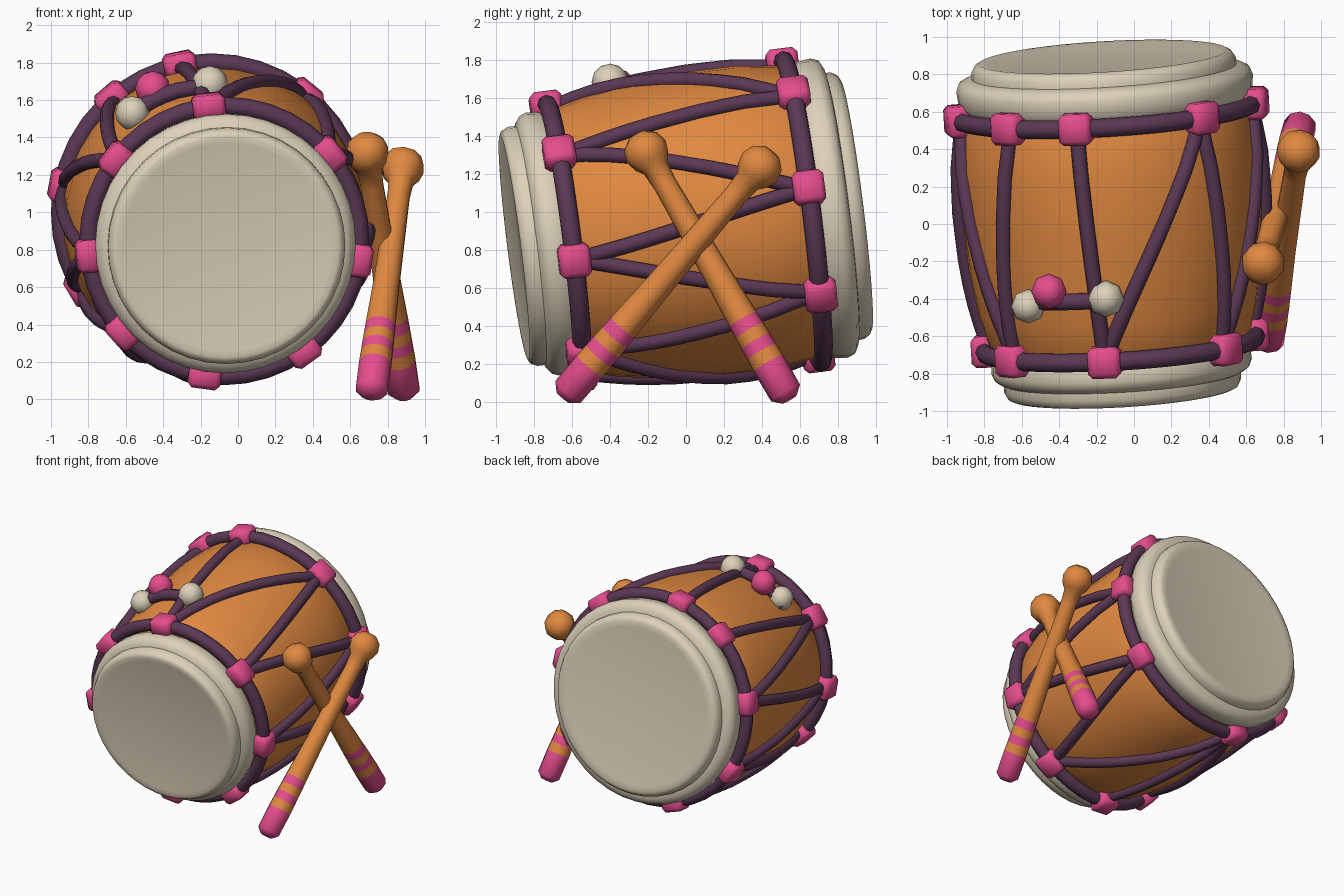
import bpy, bmesh, math
from mathutils import Vector, Matrix

if "Cube" in bpy.data.objects:
    bpy.data.objects.remove(bpy.data.objects["Cube"])


def mat(name, r, g, b):
    m = bpy.data.materials.new(name)
    m.diffuse_color = (r, g, b, 1)
    m.use_nodes = True
    m.node_tree.nodes["Principled BSDF"].inputs["Base Color"].default_value = m.diffuse_color
    return m


CREAM = mat("cream skin", .72, .64, .49)
ORANGE = mat("orange wood", .75, .25, .052)
PINK = mat("pink", .79, .075, .27)
PURPLE = mat("purple rope", .105, .04, .09)

# Tilted drum frame: A runs front to back, U right, W up
A = Vector((-.06, 1, .125)).normalized()
U = Vector((1, .06, 0)).normalized()
U = (U - A * U.dot(A)).normalized()
W = U.cross(A)
C = Vector((-.112, 0, .927))


def pos(t, deg, r):
    a = math.radians(deg)
    return C + A * t + (U * math.cos(a) + W * math.sin(a)) * r


def finish(name, bm, mats, smooth=40):
    bmesh.ops.recalc_face_normals(bm, faces=bm.faces)
    me = bpy.data.meshes.new(name)
    bm.to_mesh(me)
    bm.free()
    for m in mats:
        me.materials.append(m)
    ob = bpy.data.objects.new(name, me)
    bpy.context.collection.objects.link(ob)
    if smooth:
        bpy.ops.object.select_all(action='DESELECT')
        ob.select_set(True)
        bpy.context.view_layer.objects.active = ob
        bpy.ops.object.shade_smooth_by_angle(angle=math.radians(smooth))
    return ob


def lathe(name, profile, sides, mats, place, rule=None, smooth=40):
    """Revolve (t, r) pairs; place(t, deg, r) gives the point."""
    bm = bmesh.new()
    rings = [[bm.verts.new(place(t, 360 * i / sides, r)) for i in range(sides)]
             for t, r in profile]
    for k in range(len(rings) - 1):
        for i in range(sides):
            j = (i + 1) % sides
            f = bm.faces.new((rings[k][i], rings[k][j], rings[k + 1][j], rings[k + 1][i]))
            if rule:
                f.material_index = rule(k)
    for ring, k in ((rings[0], 0), (rings[-1], len(rings) - 2)):
        f = bm.faces.new(ring)
        if rule:
            f.material_index = rule(k)
    return finish(name, bm, mats, smooth)


def rope(name, pts, radius, closed=False, sides=8):
    """Tube swept through points, its section aligned to the drum radius."""
    bm = bmesh.new()
    n = len(pts)
    rings = []
    for i, p in enumerate(pts):
        a, b = (pts[i - 1], pts[(i + 1) % n]) if closed else (pts[max(i - 1, 0)], pts[min(i + 1, n - 1)])
        d = (b - a).normalized()
        rad = p - C
        rad -= A * rad.dot(A)
        side = d.cross(rad).normalized()
        up = side.cross(d)
        rings.append([bm.verts.new(p + (side * math.cos(q) + up * math.sin(q)) * radius)
                      for q in (math.tau * s / sides for s in range(sides))])
    for k in range(n if closed else n - 1):
        r0, r1 = rings[k], rings[(k + 1) % n]
        for s in range(sides):
            bm.faces.new((r0[s], r0[(s + 1) % sides], r1[(s + 1) % sides], r1[s]))
    if not closed:
        bm.faces.new(rings[0])
        bm.faces.new(rings[-1])
    return finish(name, bm, [PURPLE], 50)


# Barrel shell and the two skins
SHELL = [(-.70, .65), (-.65, .69), (-.45, .745), (-.2, .785), (.1, .806),
         (.35, .806), (.62, .775), (.68, .74)]
lathe("drum_shell", SHELL, 40, [ORANGE], pos)
lathe("front_skin", [(-.64, .6), (-.66, .67), (-.70, .692), (-.765, .698), (-.80, .685),
                     (-.822, .655), (-.83, .635), (-.87, .635), (-.905, .618), (-.915, .595), (-.908, .56)],
      40, [CREAM], pos, smooth=60)
lathe("back_skin", [(.62, .68), (.64, .75), (.68, .785), (.76, .795), (.80, .78),
                    (.82, .74), (.825, .71), (.86, .708), (.89, .69), (.903, .665), (.896, .62)],
      40, [CREAM], pos, smooth=60)


def shell_r(t):
    for (t0, r0), (t1, r1) in zip(SHELL, SHELL[1:]):
        if t0 <= t <= t1:
            return r0 + (r1 - r0) * (t - t0) / (t1 - t0)
    return .7


# Rope hoops with their knots
FRONT = (-.65, .727, [40, 97, 143, 186, 222, 262, 306, 352])
BACK = (.62, .803, [9, 51, 102, 131, 170, 211, 253, 327])
for label, (t, r, angles) in (("front", FRONT), ("back", BACK)):
    rope(label + "_hoop", [pos(t, 9 * i, r) for i in range(40)], .05, True)
    for i, deg in enumerate(angles):
        bm = bmesh.new()
        bmesh.ops.create_cube(bm, size=1)
        bmesh.ops.scale(bm, vec=(.13, .168, .175), verts=bm.verts)
        bmesh.ops.bevel(bm, geom=list(bm.edges), offset=.025, segments=1, affect='EDGES')
        o = pos(t, deg, r + .005)
        x = (pos(0, deg, 1) - C).normalized()
        z = x.cross(A)
        m = Matrix((x, A, z)).transposed().to_4x4()
        bmesh.ops.transform(bm, matrix=Matrix.Translation(o) @ m, verts=bm.verts)
        finish(f"{label}_knot_{i + 1}", bm, [PINK], 50)

# Zigzag lacing: pairs of front angle, back angle
LACES = [(40, 9), (40, 51), (97, 51), (97, 102), (143, 131), (143, 170), (186, 170), (186, 211),
         (222, 211), (222, 253), (262, 253), (306, 253), (306, 327), (352, 327), (352, 369)]
for i, (a, b) in enumerate(LACES):
    pts = []
    for k in range(11):
        s = k / 10
        t = -.64 + 1.25 * s
        pts.append(pos(t, a + (b - a) * s, shell_r(t) + .01))
    rope(f"lace_{i + 1}", pts, .041)


# Tie beads on top of the shell, joined by a cord
def bead(name, p, r, m):
    bm = bmesh.new()
    bmesh.ops.create_uvsphere(bm, u_segments=8, v_segments=6, radius=r)
    bmesh.ops.translate(bm, vec=p, verts=bm.verts)
    return finish(name, bm, [m], 50)


bead("tie_bead_pink", Vector((-.455, -.36, 1.66)), .095, PINK)
bead("tie_bead_left", Vector((-.565, -.44, 1.53)), .092, CREAM)
bead("tie_bead_right", Vector((-.15, -.40, 1.685)), .098, CREAM)
rope("tie_cord", [pos(-.31, d, .785 + .02 * math.sin((d - 95) / 36 * math.pi))
                  for d in range(95, 132, 6)], .045)


# Two crossed beaters: striped handle, tapered shaft, ball tip
def beater(name, low, high):
    d = (high - low).normalized()
    x = d.cross(Vector((1, 0, 0))).normalized()
    y = d.cross(x)
    L = (high - low).length

    def place(t, deg, r):
        a = math.radians(deg)
        return low + d * t + (x * math.cos(a) + y * math.sin(a)) * r

    prof = [(-.09, .045), (-.05, .088), (.13, .09), (.20, .088), (.265, .087), (.33, .085), (.40, .083),
            (.7, .073), (L - .2, .062), (L - .1, .07), (L - .06, .1), (L, .118),
            (L + .06, .1), (L + .1, .05)]
    lathe(name, prof, 10, [ORANGE, PINK], place, lambda k: int(k in (0, 1, 3, 5)), 50)


beater("beater_inner", Vector((.88, .50, .09)), Vector((.69, -.21, 1.32)))
beater("beater_outer", Vector((.72, -.59, .09)), Vector((.88, .39, 1.24)))
